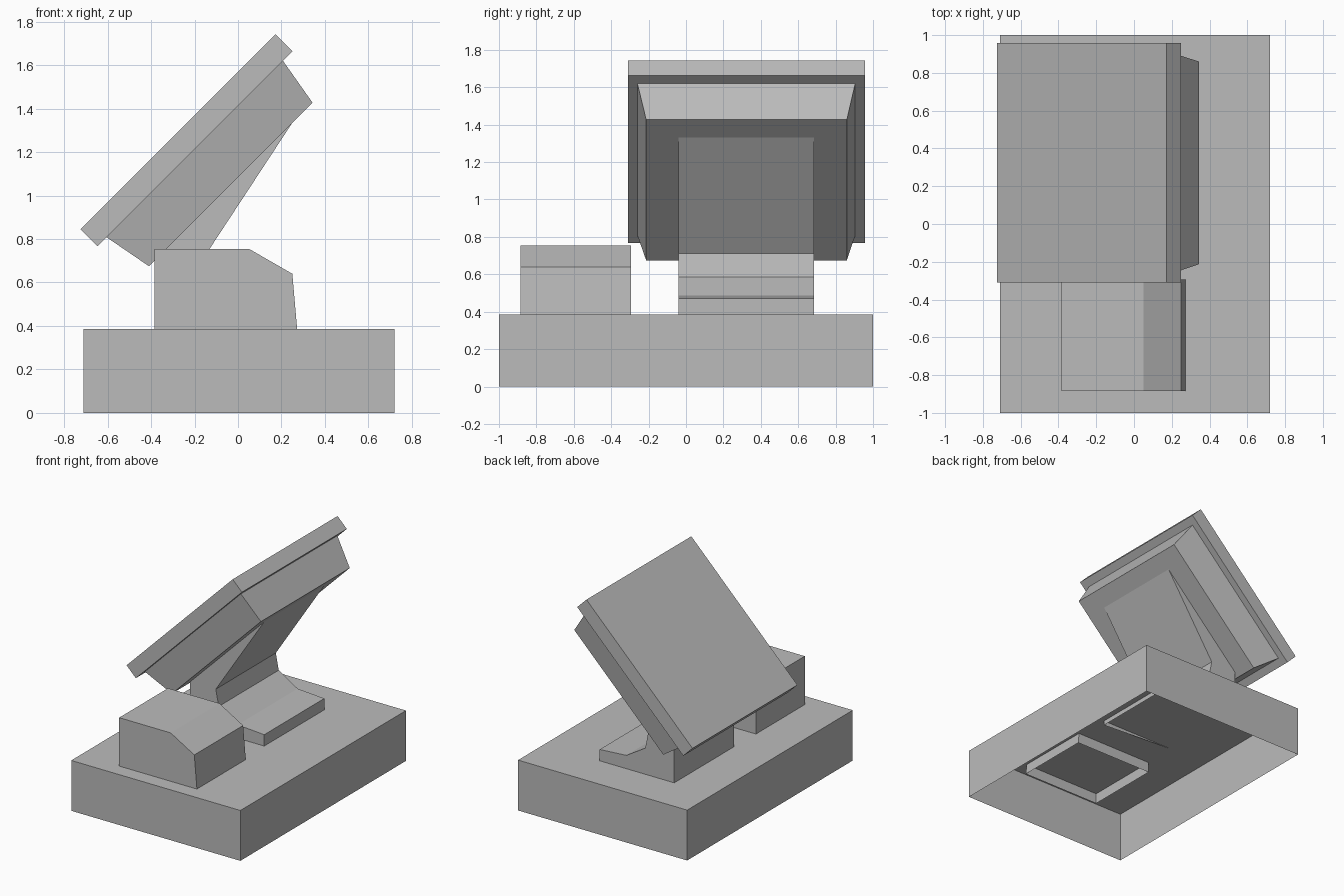
import bpy
import bmesh

cube = bpy.data.objects.get("Cube")
if cube:
    bpy.data.objects.remove(cube, do_unlink=True)

# One plain grey for the whole model
grey = bpy.data.materials.new("plain_grey")
grey.use_nodes = True
colour = (0.5, 0.5, 0.5, 1)
grey.diffuse_color = colour
grey.node_tree.nodes["Principled BSDF"].inputs["Base Color"].default_value = colour


def loft(name, profile_a, y_a, profile_b, y_b, open_bottom=False):
    """Join two (x, z) profiles lying at y_a and y_b. The closing side,
    from last point to first, is left out for open-bottomed shells."""
    bm = bmesh.new()
    a = [bm.verts.new((x, y_a, z)) for x, z in profile_a]
    b = [bm.verts.new((x, y_b, z)) for x, z in profile_b]
    n = len(a)
    bm.faces.new(a[::-1])
    bm.faces.new(b)
    for i in range(n - 1 if open_bottom else n):
        j = (i + 1) % n
        bm.faces.new((a[i], a[j], b[j], b[i]))
    bmesh.ops.recalc_face_normals(bm, faces=bm.faces)
    mesh = bpy.data.meshes.new(name)
    bm.to_mesh(mesh)
    bm.free()
    mesh.materials.append(grey)
    obj = bpy.data.objects.new(name, mesh)
    bpy.context.collection.objects.link(obj)
    return obj


def extrude(name, profile, y0, y1, open_bottom=False):
    return loft(name, profile, y0, profile, y1, open_bottom)


# Hollow base, open underneath
extrude("base", [(-0.71, 0), (-0.71, 0.385), (0.72, 0.385), (0.72, 0)],
        -1, 1, open_bottom=True)

# Low box with a chamfered edge, sunk slightly through the base top
extrude("side_box", [(-0.385, 0.305), (-0.385, 0.755), (0.05, 0.755),
                     (0.25, 0.64), (0.279, 0.305)],
        -0.885, -0.295, open_bottom=True)

# Foot and leaning neck in one profile
extrude("stand", [(-0.38, 0.385), (-0.38, 0.705), (0.25, 1.335), (-0.16, 0.71),
                  (-0.135, 0.585), (0.025, 0.487), (0.25, 0.472), (0.25, 0.35)],
        -0.04, 0.685, open_bottom=True)

# Tilted front panel
extrude("screen_panel", [(-0.725, 0.845), (0.172, 1.742), (0.25, 1.664), (-0.647, 0.767)],
        -0.31, 0.957)

# Tapered housing behind the panel
bm = bmesh.new()
rings = []
for (x0, z0), (x1, z1), y0, y1 in (((-0.606, 0.809), (0.206, 1.621), -0.26, 0.905),
                                   ((-0.41, 0.675), (0.343, 1.427), -0.213, 0.86)):
    corners = ((x0, y0, z0), (x0, y1, z0), (x1, y1, z1), (x1, y0, z1))
    rings.append([bm.verts.new(c) for c in corners])
for ring in rings:
    bm.faces.new(ring)
for i in range(4):
    j = (i + 1) % 4
    bm.faces.new((rings[0][i], rings[0][j], rings[1][j], rings[1][i]))
bmesh.ops.recalc_face_normals(bm, faces=bm.faces)
mesh = bpy.data.meshes.new("rear_housing")
bm.to_mesh(mesh)
bm.free()
mesh.materials.append(grey)
bpy.context.collection.objects.link(bpy.data.objects.new("rear_housing", mesh))
